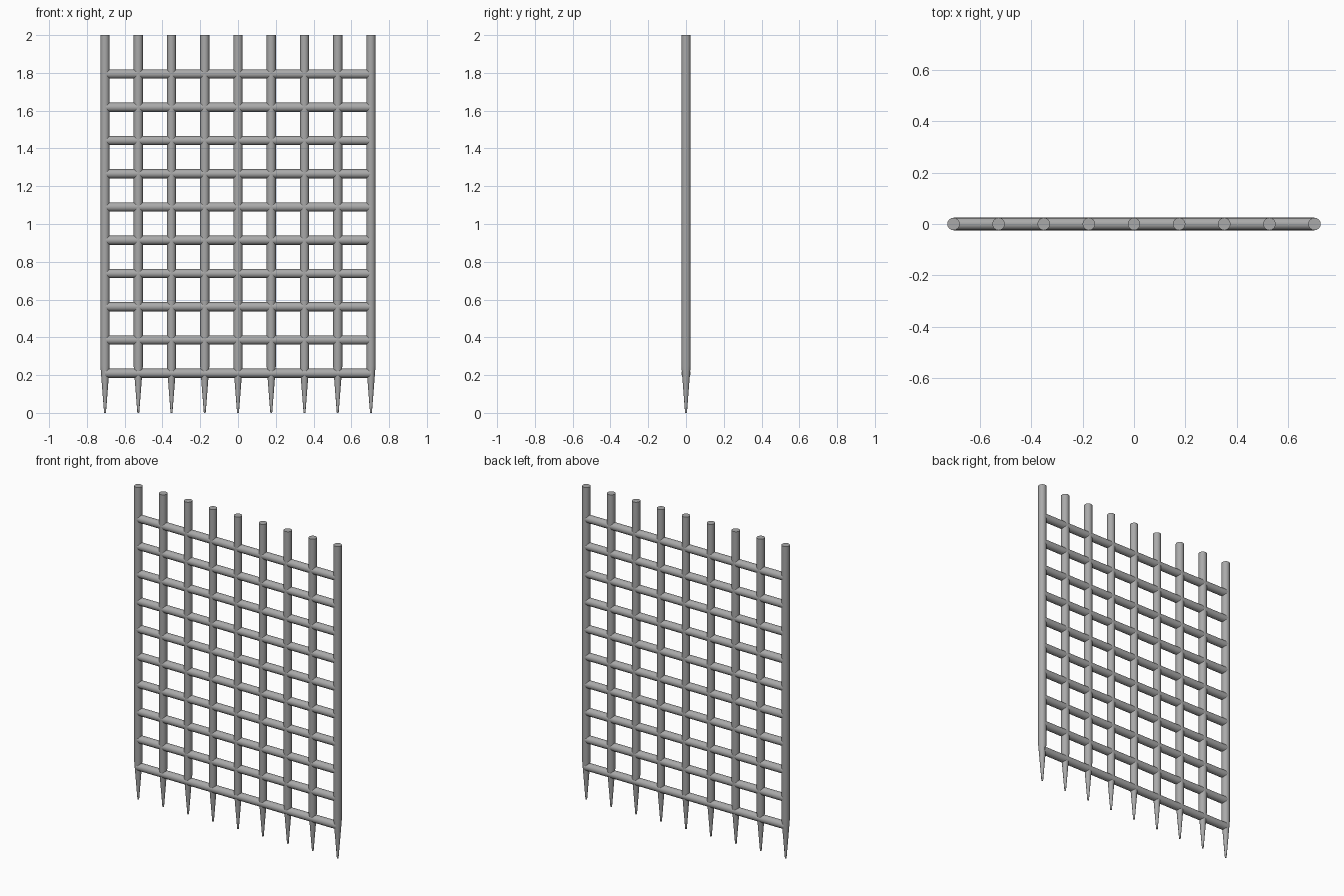
import bpy
import bmesh
import math

cube = bpy.data.objects.get("Cube")
if cube:
    bpy.data.objects.remove(cube, do_unlink=True)

SIDES = 16
RADIUS = 0.0245
SPACING = 0.176
HALF_WIDTH = 4 * SPACING

iron = bpy.data.materials.new("grey_iron")
iron.use_nodes = True
COLOUR = (0.4, 0.4, 0.4, 1)
iron.diffuse_color = COLOUR
iron.node_tree.nodes["Principled BSDF"].inputs["Base Color"].default_value = COLOUR


def lathe(name, profile):
    """Closed round bar along local z from (radius, height) pairs."""
    bm = bmesh.new()
    rings = []
    for radius, height in profile:
        angles = [2 * math.pi * i / SIDES for i in range(SIDES)]
        rings.append([bm.verts.new((radius * math.cos(a), radius * math.sin(a), height))
                      for a in angles])
    for low, high in zip(rings, rings[1:]):
        for i in range(SIDES):
            j = (i + 1) % SIDES
            bm.faces.new((low[i], low[j], high[j], high[i]))
    bm.faces.new(rings[0][::-1])
    bm.faces.new(rings[-1])
    mesh = bpy.data.meshes.new(name)
    bm.to_mesh(mesh)
    bm.free()
    mesh.materials.append(iron)
    return mesh


def place(name, mesh, location, rotation=(0, 0, 0)):
    obj = bpy.data.objects.new(name, mesh)
    obj.location = location
    obj.rotation_euler = rotation
    bpy.context.collection.objects.link(obj)
    return obj


# Upright bars with tapered ground spikes
upright = lathe("upright_bar", [(0.005, 0), (0.019, 0.18), (RADIUS, 0.25), (RADIUS, 2)])
bars = [place(f"upright_bar_{i + 1}", upright, (i * SPACING - HALF_WIDTH, 0, 0))
        for i in range(9)]

# Level bars running between the outer uprights
level = lathe("cross_bar", [(RADIUS, -HALF_WIDTH), (RADIUS, HALF_WIDTH)])
bars += [place(f"cross_bar_{i + 1}", level, (0, 0, 0.21 + i * SPACING), (0, math.pi / 2, 0))
         for i in range(10)]

# Smooth sides with crisp end caps
bpy.ops.object.select_all(action="DESELECT")
for bar in bars:
    bar.select_set(True)
bpy.context.view_layer.objects.active = bars[0]
bpy.ops.object.shade_smooth_by_angle(angle=math.radians(40))
